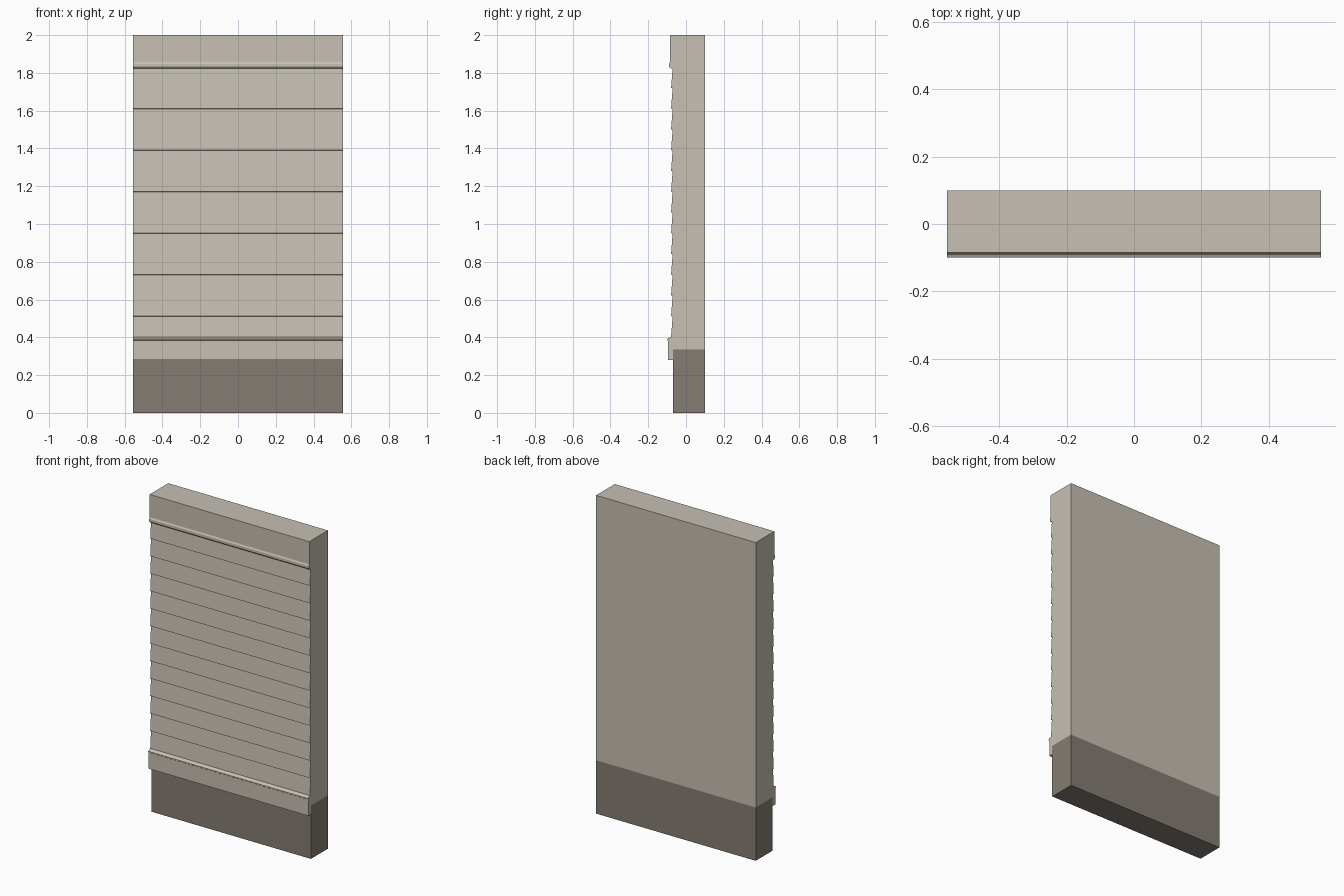
import bpy
import bmesh

if "Cube" in bpy.data.objects:
    bpy.data.objects.remove(bpy.data.objects["Cube"])

HALF_W = 0.555
BACK = 0.10
CORE = -0.068      # front plane of wall core and foundation
BASE_TOP = 0.335
SIDING_BOTTOM, SIDING_TOP = 0.402, 1.83
BOARDS = 13


def material(name, rgb):
    lin = [((c / 255 + 0.055) / 1.055) ** 2.4 for c in rgb]
    m = bpy.data.materials.new(name)
    m.diffuse_color = (*lin, 1)
    m.use_nodes = True
    m.node_tree.nodes["Principled BSDF"].inputs["Base Color"].default_value = m.diffuse_color
    return m


def extrude_profile(name, profile, mat):
    """Closed (y, z) outline swept across the full width."""
    bm = bmesh.new()
    face = bm.faces.new([bm.verts.new((-HALF_W, y, z)) for y, z in profile])
    ext = bmesh.ops.extrude_face_region(bm, geom=[face])
    moved = [g for g in ext["geom"] if isinstance(g, bmesh.types.BMVert)]
    bmesh.ops.translate(bm, verts=moved, vec=(2 * HALF_W, 0, 0))
    bmesh.ops.recalc_face_normals(bm, faces=bm.faces)
    me = bpy.data.meshes.new(name)
    bm.to_mesh(me)
    bm.free()
    me.materials.append(mat)
    ob = bpy.data.objects.new(name, me)
    bpy.context.collection.objects.link(ob)
    return ob


paint = material("warm beige paint", (199, 192, 180))
stone = material("dark taupe foundation", (133, 124, 114))

# Foundation block
extrude_profile("foundation", [(CORE, 0), (BACK, 0), (BACK, BASE_TOP), (CORE, BASE_TOP)], stone)

# Wall with lapped siding boards and the frieze band with its small drip bead
wall = [(BACK, 2.0), (BACK, BASE_TOP), (CORE, BASE_TOP), (CORE, SIDING_BOTTOM)]
pitch = (SIDING_TOP - SIDING_BOTTOM) / BOARDS
for i in range(BOARDS):
    z = SIDING_BOTTOM + i * pitch
    wall += [(-0.079, z), (-0.071, z + pitch - 0.001)]
wall += [(-0.071, 1.823), (-0.084, 1.825), (-0.090, 1.834), (-0.090, 1.848),
         (-0.085, 1.857), (-0.085, 2.0)]
# drop the last board's top point, which the bead replaces
del wall[4 + 2 * BOARDS - 1]
extrude_profile("wall_siding", wall, paint)

# Skirt board with sloped cap, overlapping the foundation
extrude_profile("skirt_board", [
    (CORE, 0.28), (-0.094, 0.28), (-0.094, 0.382), (-0.100, 0.386),
    (-0.100, 0.392), (-0.078, 0.402), (CORE, 0.402)], paint)
